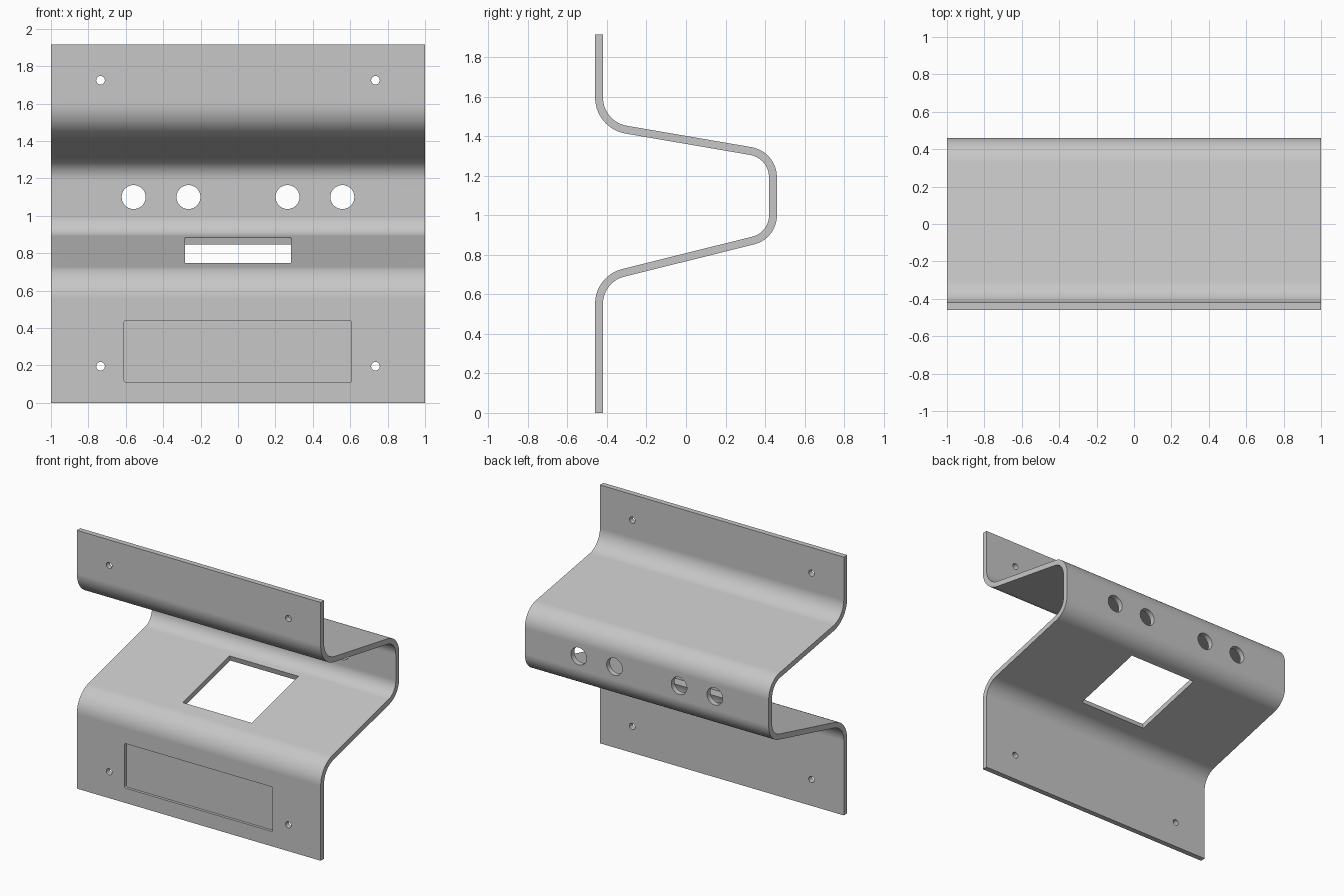
import bpy, bmesh, math
from mathutils import Vector, Matrix

cube = bpy.data.objects.get("Cube")
if cube:
    bpy.data.objects.remove(cube, do_unlink=True)

THICK = 0.04

steel = bpy.data.materials.new("brushed grey steel")
steel.use_nodes = True
GREY = (0.57, 0.57, 0.57, 1)
steel.diffuse_color = GREY
steel.node_tree.nodes["Principled BSDF"].inputs["Base Color"].default_value = GREY


def make_object(name, bm):
    bmesh.ops.recalc_face_normals(bm, faces=bm.faces)
    mesh = bpy.data.meshes.new(name)
    bm.to_mesh(mesh)
    bm.free()
    mesh.materials.append(steel)
    ob = bpy.data.objects.new(name, mesh)
    bpy.context.collection.objects.link(ob)
    return ob


def bent_strip(corners, radii, steps=14):
    """Both sides of a sheet whose centre line has rounded bends (y, z)."""
    pts = [Vector(c) for c in corners]
    sides = ([], [])

    def add(p, n):
        for side, s in zip(sides, (1, -1)):
            side.append(p + n * s * THICK / 2)

    def normal(d):
        return Vector((-d.y, d.x))

    add(pts[0], normal((pts[1] - pts[0]).normalized()))
    for a, b, c, r in zip(pts, pts[1:], pts[2:], radii):
        d1, d2 = (b - a).normalized(), (c - b).normalized()
        turn = math.atan2(d1.x * d2.y - d1.y * d2.x, d1.dot(d2))
        sign = math.copysign(1, turn)
        start = b - d1 * r * math.tan(abs(turn) / 2)
        n1 = normal(d1)
        centre = start + n1 * r * sign
        for i in range(steps + 1):
            n = Matrix.Rotation(turn * i / steps, 2) @ n1
            add(centre - n * r * sign, n)
    add(pts[-1], normal((pts[-1] - pts[-2]).normalized()))
    return sides[0] + sides[1][::-1]


# Bent sheet: lower flange, lower ramp, back web, upper ramp, upper flange
corners = [(-0.44, 0), (-0.44, 0.678), (0.44, 0.8975),
           (0.44, 1.306), (-0.44, 1.457), (-0.44, 1.915)]
bm = bmesh.new()
outline = bent_strip(corners, (0.16, 0.13, 0.135, 0.165))
face = bm.faces.new([bm.verts.new((-1, p.x, p.y)) for p in outline])
ext = bmesh.ops.extrude_face_region(bm, geom=[face])
bmesh.ops.translate(bm, vec=(2, 0, 0),
                    verts=[v for v in ext["geom"] if isinstance(v, bmesh.types.BMVert)])
bracket = make_object("bent_bracket", bm)

# Cutters for holes, window and recess
cut = bmesh.new()


def hole(x, y, z, radius, sides):
    m = Matrix.Translation((x, y, z)) @ Matrix.Rotation(math.pi / 2, 4, 'X')
    bmesh.ops.create_cone(cut, cap_ends=True, segments=sides, radius1=radius,
                          radius2=radius, depth=0.2, matrix=m)


def box(centre, size, tilt=0, corner=0):
    m = (Matrix.Translation(centre) @ Matrix.Rotation(tilt, 4, 'X')
         @ Matrix.Diagonal((*size, 1)))
    verts = bmesh.ops.create_cube(cut, size=1, matrix=m)["verts"]
    if corner:
        edges = {e for v in verts for e in v.link_edges
                 if abs(e.verts[0].co.y - e.verts[1].co.y) > 0.01}
        bmesh.ops.bevel(cut, geom=list(edges), offset=corner, segments=4,
                        profile=0.5, affect='EDGES')


for s in (-1, 1):
    for z in (0.195, 1.725):
        hole(s * 0.735, -0.44, z, 0.023, 24)
    for x in (0.265, 0.558):
        hole(s * x, 0.44, 1.10, 0.064, 40)

# Square window in the lower ramp, cut square to the sheet
slope = math.atan2(corners[2][1] - corners[1][1], 0.88)
box((0, 0.035, 0.796), (0.565, 0.565, 0.2), tilt=slope)
# Shallow label recess on the lower flange
box((-0.001, -0.49, 0.275), (1.215, 0.1, 0.33), corner=0.01)

cutter = make_object("hole_cutter", cut)
cutter.hide_render = True

# Cut, then shade smoothly with flat sheet areas kept flat
bpy.context.view_layer.objects.active = bracket
bracket.select_set(True)
mod = bracket.modifiers.new("cutouts", 'BOOLEAN')
mod.operation = 'DIFFERENCE'
mod.solver = 'EXACT'
mod.object = cutter
bpy.ops.object.modifier_apply(modifier=mod.name)
bpy.data.objects.remove(cutter, do_unlink=True)
bpy.ops.object.shade_smooth_by_angle(angle=math.radians(30))
weighted = bracket.modifiers.new("flat_normals", 'WEIGHTED_NORMAL')
weighted.keep_sharp = True
